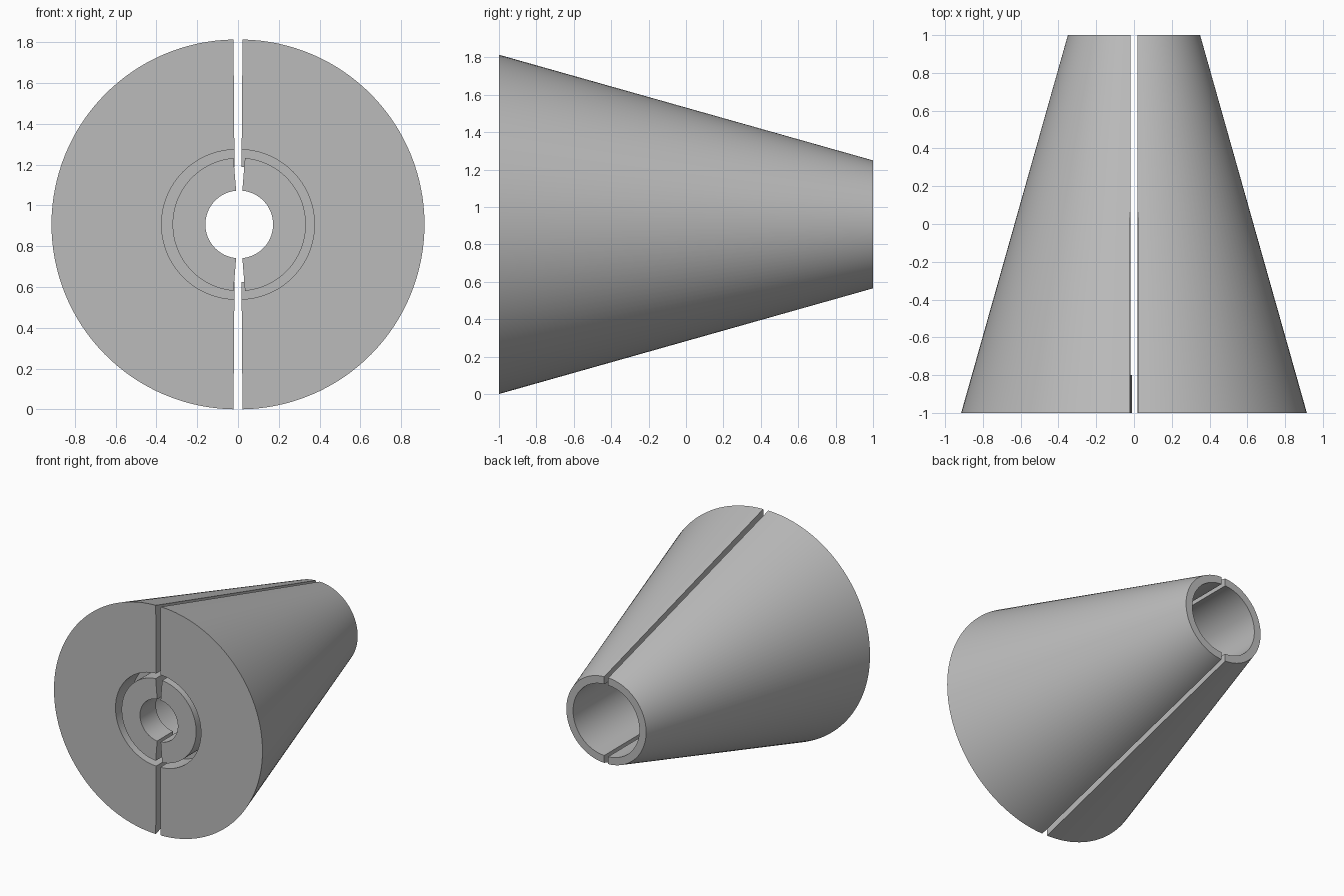
import bpy, bmesh, math

cube = bpy.data.objects.get("Cube")
if cube:
    bpy.data.objects.remove(cube, do_unlink=True)

CENTRE_Z = 0.907
SEGMENTS = 64

grey = bpy.data.materials.new("plain_grey")
grey.use_nodes = True
colour = (0.5, 0.5, 0.5, 1)
grey.diffuse_color = colour
grey.node_tree.nodes["Principled BSDF"].inputs["Base Color"].default_value = colour


def half_lathe(name, profile, side, offset, gap, flare, shift=0.0):
    """Sweep a closed (radius, y) profile through half a turn, leaving a slot
    whose half width is gap + flare * radius."""
    bm = bmesh.new()
    rings = []
    for r, y in profile:
        trim = math.asin((gap + flare * r - offset) / r)
        ring = []
        for i in range(SEGMENTS + 1):
            a = (math.pi / 2 - trim) * (2 * i / SEGMENTS - 1)
            x = side * (offset + r * math.cos(a)) + shift
            ring.append(bm.verts.new((x, y, CENTRE_Z + r * math.sin(a))))
        rings.append(ring)
    for a, b in zip(rings, rings[1:] + rings[:1]):
        for i in range(SEGMENTS):
            bm.faces.new((a[i], a[i + 1], b[i + 1], b[i]))
    # Flat slot walls
    for end in (0, -1):
        bm.faces.new([ring[end] for ring in rings])
    bmesh.ops.recalc_face_normals(bm, faces=bm.faces)
    mesh = bpy.data.meshes.new(name)
    bm.to_mesh(mesh)
    bm.free()
    mesh.materials.append(grey)
    obj = bpy.data.objects.new(name, mesh)
    bpy.context.collection.objects.link(obj)
    bpy.ops.object.select_all(action="DESELECT")
    obj.select_set(True)
    bpy.context.view_layer.objects.active = obj
    bpy.ops.object.shade_smooth_by_angle(angle=math.radians(30))


# Tapered shell with a through bore and a wider pocket in the front
shell = [(0.907, -1), (0.342, 1), (0.283, 1), (0.283, -0.8), (0.367, -0.8), (0.367, -1)]
# Bushing seated in the front pocket
bushing = [(0.327, -1), (0.327, -0.8), (0.166, -0.8), (0.166, -1)]

for label, side in (("left", 1), ("right", -1)):
    half_lathe(label + "_cone_half", shell, side, 0.008, 0.015, 0.008)
    half_lathe(label + "_bushing_half", bushing, side, 0.0, 0.002, 0.08, 0.006)
